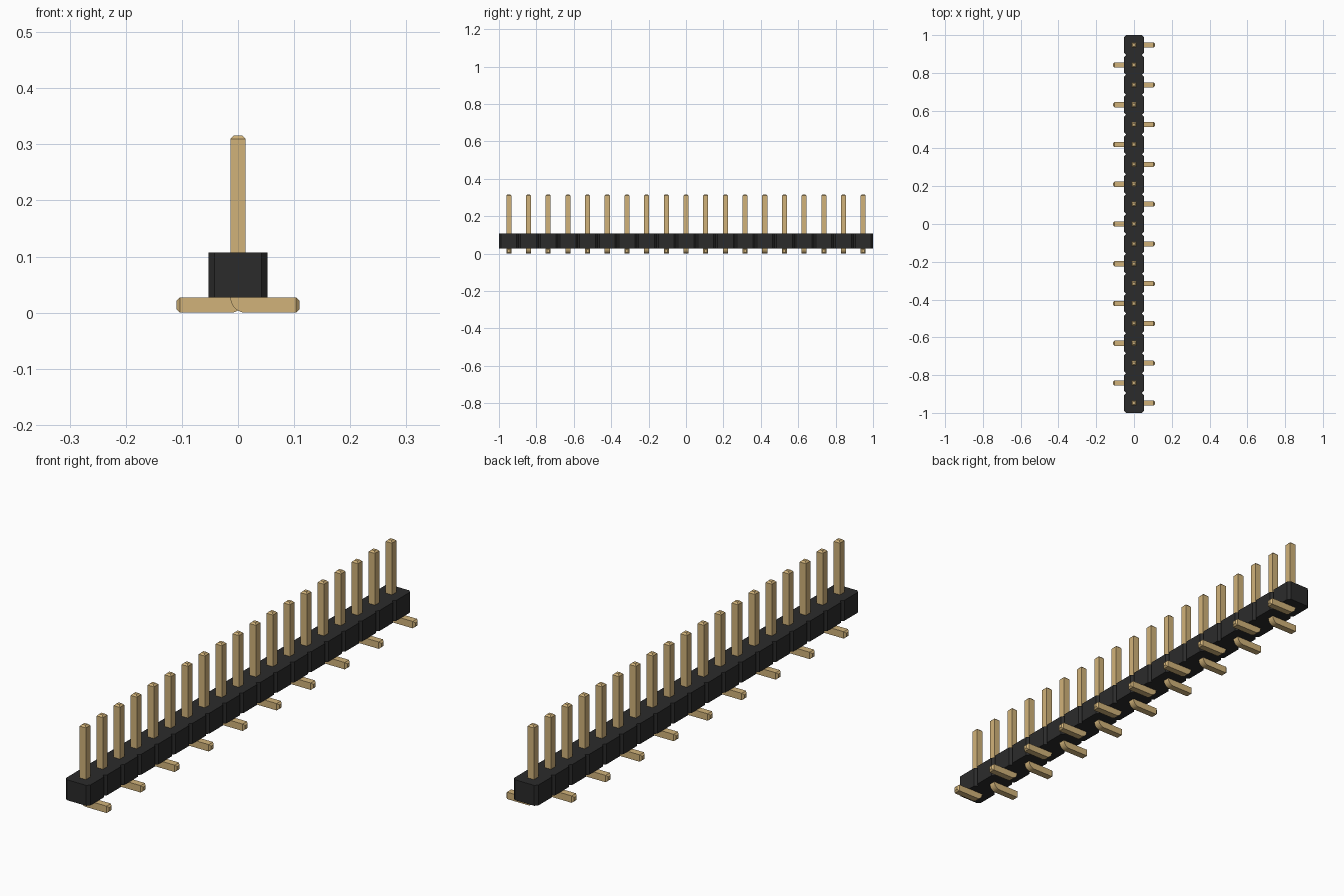
import bpy
import bmesh
import math

if "Cube" in bpy.data.objects:
    bpy.data.objects.remove(bpy.data.objects["Cube"], do_unlink=True)

COUNT = 19
PITCH = 2 / COUNT
W = 0.0135                    # half thickness of a pin
BODY_X, BODY_Z0, BODY_Z1 = 0.0525, 0.027, 0.107
CHAMFER = 0.0105
PIN_TOP, FOOT_END, TIP = 0.316, 0.11, 0.0065


def make_material(name, rgb):
    mat = bpy.data.materials.new(name)
    mat.use_nodes = True
    mat.diffuse_color = (*rgb, 1)
    bsdf = mat.node_tree.nodes["Principled BSDF"]
    bsdf.inputs["Base Color"].default_value = (*rgb, 1)
    bsdf.inputs["Roughness"].default_value = 0.6
    return mat


def finish(bm, name, mat):
    bmesh.ops.recalc_face_normals(bm, faces=bm.faces)
    mesh = bpy.data.meshes.new(name)
    bm.to_mesh(mesh)
    bm.free()
    mesh.materials.append(mat)
    return mesh


def add_object(name, mesh):
    obj = bpy.data.objects.new(name, mesh)
    bpy.context.collection.objects.link(obj)
    return obj


gold = make_material("gold metal", (0.64, 0.45, 0.195))
black = make_material("black plastic", (0.024, 0.024, 0.024))

# Housing: notched strip outline, extruded upward
side = []
for i in range(COUNT):
    y = -1 + i * PITCH
    side += [(BODY_X - CHAMFER, y), (BODY_X, y + CHAMFER),
             (BODY_X, y + PITCH - CHAMFER)]
side.append((BODY_X - CHAMFER, 1))
outline = side + [(-x, y) for x, y in reversed(side)]
bm = bmesh.new()
base = bm.faces.new([bm.verts.new((x, y, BODY_Z0)) for x, y in outline])
top = bmesh.ops.extrude_face_region(bm, geom=[base], use_keep_orig=True)["geom"]
bmesh.ops.translate(bm, vec=(0, 0, BODY_Z1 - BODY_Z0),
                    verts=[v for v in top if isinstance(v, bmesh.types.BMVert)])
add_object("housing", finish(bm, "housing", black))

# Pin: square section swept down, round the bend and out along the foot.
# Each station is (outer point, inner point, half width).
S = W - TIP
stations = [((-S, PIN_TOP), (S, PIN_TOP), S),
            ((-W, PIN_TOP - TIP), (W, PIN_TOP - TIP), W)]
for k in range(9):
    a = math.radians(180 + 90 * k / 8)
    outer = (W + 2 * W * math.cos(a), 2 * W + 2 * W * math.sin(a))
    stations.append((outer, (W, 2 * W), W))
stations += [((FOOT_END - TIP, 0), (FOOT_END - TIP, 2 * W), W),
             ((FOOT_END, W - S), (FOOT_END, W + S), S)]
bm = bmesh.new()
rings = []
for (ox, oz), (ix, iz), h in stations:
    rings.append([bm.verts.new(p) for p in
                  ((ox, -h, oz), (ix, -h, iz), (ix, h, iz), (ox, h, oz))])
for a, b in zip(rings, rings[1:]):
    for j in range(4):
        n = (j + 1) % 4
        bm.faces.new((a[j], a[n], b[n], b[j]))
bm.faces.new(rings[0])
bm.faces.new(rings[-1])
bmesh.ops.remove_doubles(bm, verts=bm.verts, dist=0.0001)
pin_mesh = finish(bm, "pin", gold)

# Pins alternate their feet to either side
for i in range(COUNT):
    pin = add_object(f"pin_{i + 1:02d}", pin_mesh)
    pin.location.y = -1 + (i + 0.5) * PITCH
    pin.rotation_euler.z = math.pi * (i % 2)
